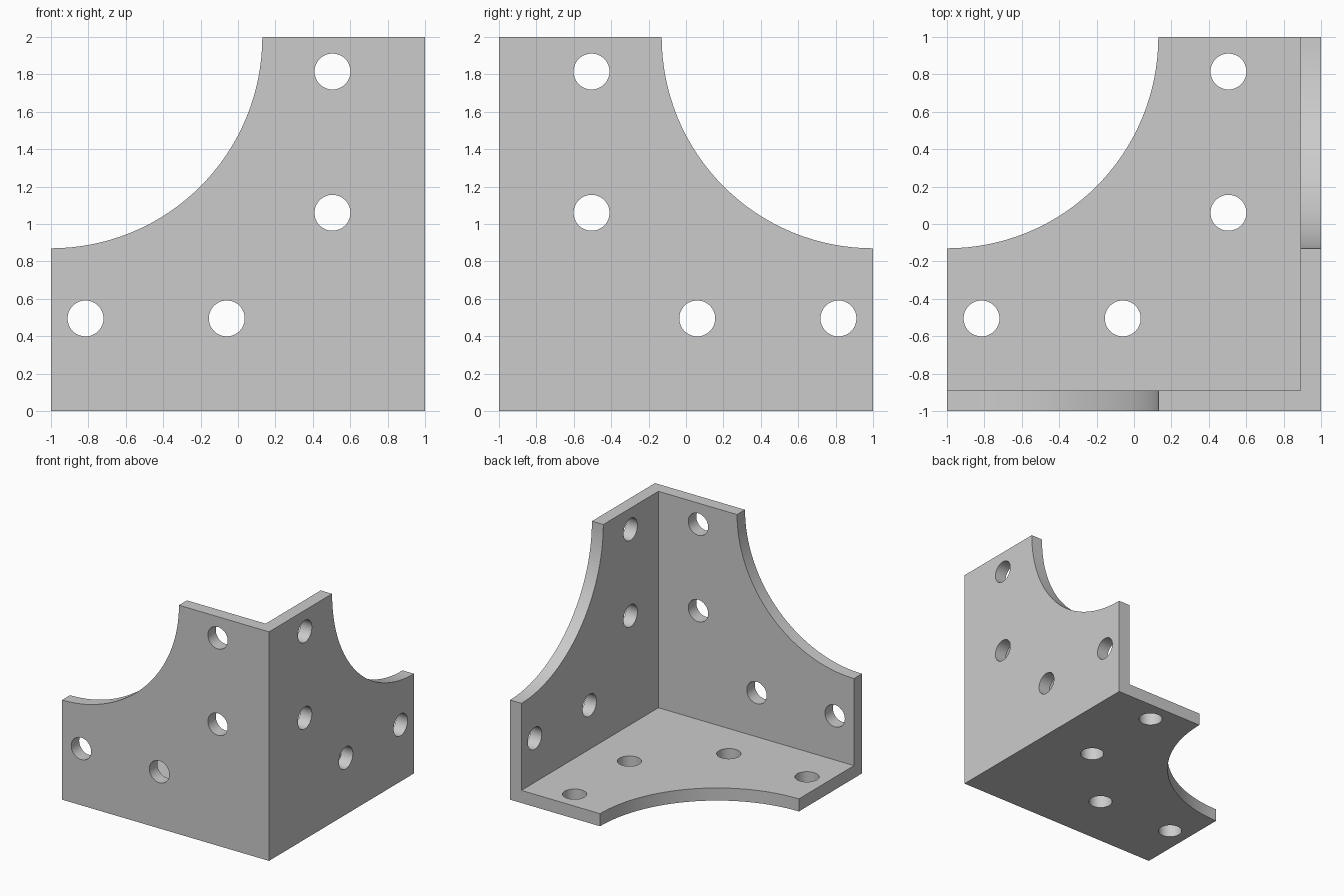
import bpy, bmesh, math
from mathutils import Matrix, Vector

if "Cube" in bpy.data.objects:
    bpy.data.objects.remove(bpy.data.objects["Cube"], do_unlink=True)

SIZE, THICK = 2.0, 0.11
ARC_R, HOLE_R = 1.13, 0.096
NEAR, MID, FAR = 0.495, 1.06, 1.815
CORNER = Vector((1, -1, 0))          # outer corner where the plates meet
INWARD = Vector((-1, 1, 1))          # direction of each plate edge from it


def place(d):
    """Turn distances from the outer corner into a position."""
    return CORNER + Vector(a * b for a, b in zip(d, INWARD))


def new_object(name, bm):
    mesh = bpy.data.meshes.new(name)
    bmesh.ops.recalc_face_normals(bm, faces=bm.faces)
    bm.to_mesh(mesh)
    bm.free()
    obj = bpy.data.objects.new(name, mesh)
    bpy.context.collection.objects.link(obj)
    return obj


def block(name, start, end):
    bm = bmesh.new()
    a, b = place((start,) * 3), place((end,) * 3)
    size = [abs(q - p) for p, q in zip(a, b)]
    bmesh.ops.create_cube(bm, size=1, matrix=Matrix.Translation((a + b) / 2) @ Matrix.Diagonal((*size, 1)))
    return new_object(name, bm)


def add_cylinder(bm, axis, u, v, radius, segments):
    """Cylinder through the plate that is square to the given axis."""
    d = [u, v]
    d.insert(axis, THICK / 2)
    turn = (Matrix.Rotation(math.pi / 2, 4, "Y"), Matrix.Rotation(math.pi / 2, 4, "X"), Matrix())[axis]
    bmesh.ops.create_cone(bm, cap_ends=True, segments=segments, radius1=radius, radius2=radius,
                          depth=THICK + 0.1, matrix=Matrix.Translation(place(d)) @ turn)


# Solid block, hollowed to leave three plates
bracket = block("corner_bracket", 0, SIZE)
cavity = block("cavity_cutter", THICK, SIZE + 0.5)

# Curved cut-outs and screw holes in each plate
bm = bmesh.new()
for axis in range(3):
    add_cylinder(bm, axis, SIZE, SIZE, ARC_R, 128)
    for u, v in ((NEAR, MID), (NEAR, FAR), (MID, NEAR), (FAR, NEAR)):
        add_cylinder(bm, axis, u, v, HOLE_R, 48)
openings = new_object("opening_cutter", bm)

# Cut, then keep only the finished bracket
for cutter in (cavity, openings):
    cutter.hide_render = True
    mod = bracket.modifiers.new("cut", "BOOLEAN")
    mod.operation, mod.solver, mod.object = "DIFFERENCE", "EXACT", cutter
bpy.context.view_layer.objects.active = bracket
bracket.select_set(True)
for mod in list(bracket.modifiers):
    bpy.ops.object.modifier_apply(modifier=mod.name)
for cutter in (cavity, openings):
    bpy.data.objects.remove(cutter, do_unlink=True)

# Plain grey finish
grey = bpy.data.materials.new("plain_grey")
grey.use_nodes = True
colour = (0.6, 0.6, 0.6, 1)
grey.diffuse_color = colour
grey.node_tree.nodes["Principled BSDF"].inputs["Base Color"].default_value = colour
bracket.data.materials.clear()
bracket.data.materials.append(grey)
bpy.ops.object.shade_smooth_by_angle(angle=math.radians(30))
